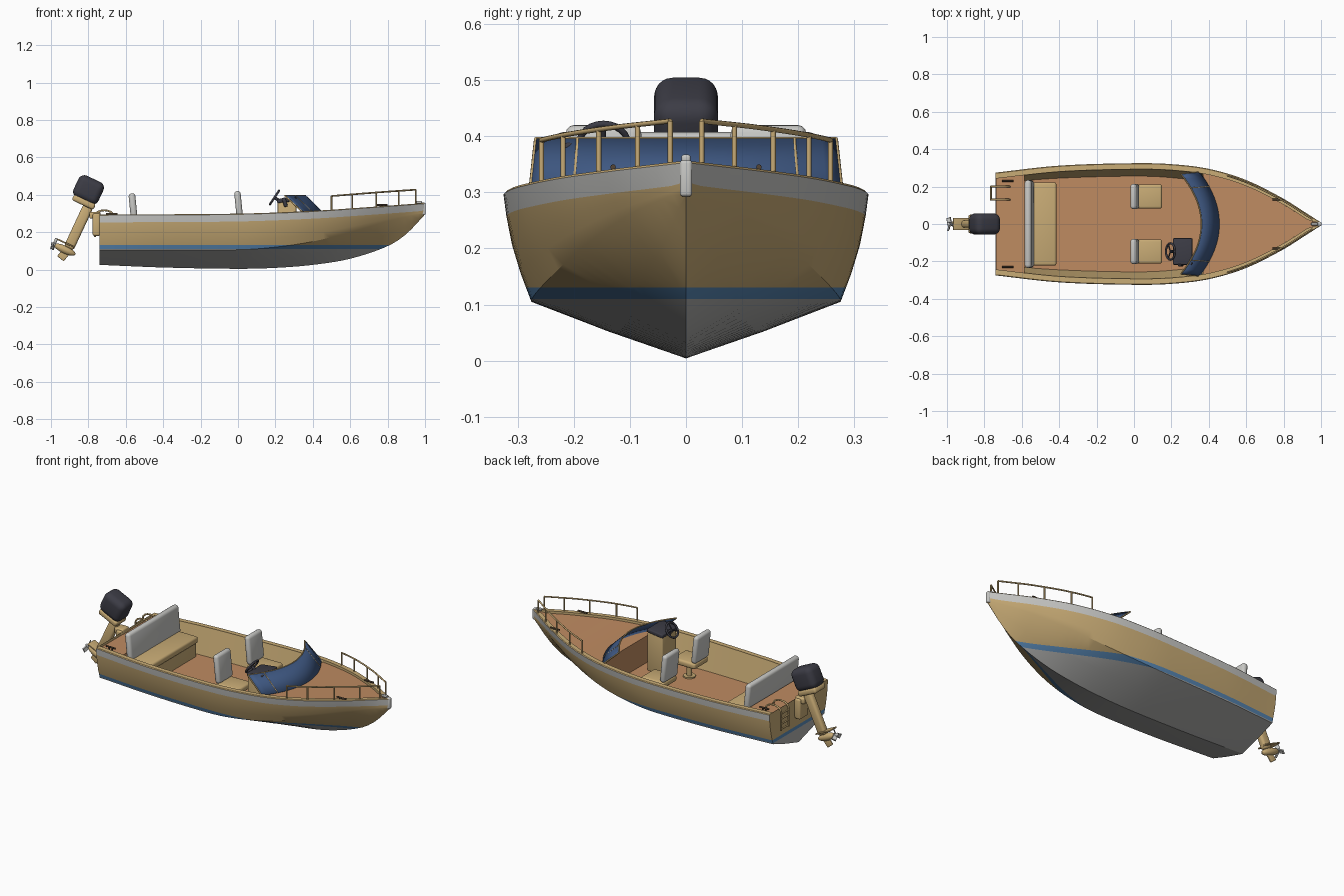
import bpy, bmesh, math
from mathutils import Matrix, Vector

if "Cube" in bpy.data.objects:
    bpy.data.objects.remove(bpy.data.objects["Cube"])


def mat(name, *rgb):
    m = bpy.data.materials.new(name)
    m.diffuse_color = (*rgb, 1)
    m.use_nodes = True
    m.node_tree.nodes["Principled BSDF"].inputs["Base Color"].default_value = m.diffuse_color
    return m


TAN = mat("tan paint", 0.58, 0.41, 0.18)
DECK = mat("brown deck", 0.52, 0.26, 0.12)
WHITE = mat("light grey", 0.58, 0.58, 0.56)
BOTTOM = mat("bottom grey", 0.42, 0.42, 0.41)
BLUE = mat("stripe blue", 0.10, 0.25, 0.47)
GLASS = mat("glass blue", 0.05, 0.10, 0.23)
DARK = mat("charcoal", 0.045, 0.045, 0.06)
FITTING = mat("dark bronze", 0.09, 0.06, 0.035)


def finish(name, bm, mats, smooth=True):
    me = bpy.data.meshes.new(name)
    bmesh.ops.recalc_face_normals(bm, faces=bm.faces)
    bm.to_mesh(me)
    bm.free()
    for m in mats:
        me.materials.append(m)
    ob = bpy.data.objects.new(name, me)
    bpy.context.collection.objects.link(ob)
    if smooth:
        bpy.ops.object.select_all(action='DESELECT')
        ob.select_set(True)
        bpy.context.view_layer.objects.active = ob
        bpy.ops.object.shade_smooth_by_angle(angle=math.radians(30))
    return ob


def box(name, loc, size, m, bevel=0.0, rot=(0, 0, 0), base=Matrix(), seg=3):
    bm = bmesh.new()
    bmesh.ops.create_cube(bm, size=1)
    R = Matrix.Rotation(rot[2], 4, 'Z') @ Matrix.Rotation(rot[1], 4, 'Y') @ Matrix.Rotation(rot[0], 4, 'X')
    bm.transform(base @ Matrix.Translation(loc) @ R @ Matrix.Diagonal((*size, 1)))
    if bevel:
        bmesh.ops.bevel(bm, geom=bm.edges[:], offset=bevel, segments=seg, profile=0.5, affect='EDGES')
    return finish(name, bm, [m])


def ball(name, loc, size, m, base=Matrix()):
    bm = bmesh.new()
    bmesh.ops.create_uvsphere(bm, u_segments=20, v_segments=12, radius=0.5)
    bm.transform(base @ Matrix.Translation(loc) @ Matrix.Diagonal((*size, 1)))
    return finish(name, bm, [m])


def tube(name, pts, r, m, cyclic=False):
    cu = bpy.data.curves.new(name, 'CURVE')
    cu.dimensions = '3D'
    cu.bevel_depth, cu.bevel_resolution, cu.use_fill_caps = r, 2, True
    sp = cu.splines.new('POLY')
    sp.points.add(len(pts) - 1)
    for p, q in zip(sp.points, pts):
        p.co = (*q, 1)
    sp.use_cyclic_u = cyclic
    cu.materials.append(m)
    ob = bpy.data.objects.new(name, cu)
    bpy.context.collection.objects.link(ob)
    bpy.ops.object.select_all(action='DESELECT')
    ob.select_set(True)
    bpy.context.view_layer.objects.active = ob
    bpy.ops.object.convert(target='MESH')
    return ob


def loft(rows, row_mats=None):
    bm = bmesh.new()
    vs = [[bm.verts.new(p) for p in r] for r in rows]
    for a, b in zip(vs, vs[1:]):
        for i in range(len(a) - 1):
            f = bm.faces.new((a[i], a[i + 1], b[i + 1], b[i]))
            f.material_index = row_mats[i] if row_mats else 0
    return bm, vs


def curve_of(*pts):
    """Smooth interpolation through (x, value) pairs."""
    def slope(i):
        a, b = pts[max(i - 1, 0)], pts[min(i + 1, len(pts) - 1)]
        return (b[1] - a[1]) / (b[0] - a[0])

    def f(x):
        i = 0
        while i < len(pts) - 2 and x > pts[i + 1][0]:
            i += 1
        (x0, v0), (x1, v1) = pts[i], pts[i + 1]
        h = x1 - x0
        t = min(max((x - x0) / h, 0), 1)
        return ((2*t**3 - 3*t*t + 1) * v0 + (t**3 - 2*t*t + t) * h * slope(i)
                + (3*t*t - 2*t**3) * v1 + (t**3 - t*t) * h * slope(i + 1))
    return f


# hull lines: half widths and heights along the length
sheer_y = curve_of((-.74, .275), (-.4, .312), (0, .325), (.2, .32), (.4, .295), (.6, .235), (.8, .135), (.9, .072), (1, .008))
sheer_z = curve_of((-.74, .29), (0, .295), (.4, .31), (.7, .33), (1, .352))
keel_z = curve_of((-.74, .025), (-.4, .011), (0, .004), (.2, .009), (.4, .025), (.6, .058), (.8, .125), (.9, .19), (1, .295))
chine_y = curve_of((-.74, .24), (-.4, .265), (0, .276), (.2, .268), (.4, .24), (.6, .187), (.8, .105), (.9, .055), (1, .005))
chine_z = curve_of((-.74, .104), (0, .106), (.2, .12), (.4, .15), (.6, .2), (.8, .258), (.9, .282), (1, .302))


def rim_y(x):
    return sheer_y(x) - min(.032, .6 * sheer_y(x))


def section(x):
    s, sz, c, cz, k = sheer_y(x), sheer_z(x), chine_y(x), chine_z(x), keel_z(x)
    tb = 1 - min(.038, .7 * (sz - cz)) / (sz - cz)
    half = [(0, k), (c / 2, (k + cz) / 2 - .003), (c, cz)]
    for t in (tb / 3, tb * 2 / 3, tb, 1):
        half.append((c + (s - c) * t + .025 * s * math.sin(math.pi * t), cz + (sz - cz) * t))
    half += [(s - .004, sz + .004), (rim_y(x), sz + .004), (rim_y(x), sz - .014)]
    return [(x, -y, z) for y, z in half[:0:-1]] + [(x, y, z) for y, z in half]


# hull shell with bow and stern caps, painted bands by height
N = 48
xs = [-.74 + 1.74 * i / N for i in range(N + 1)]
side = [0, 0, 0, 0, 0, 1, 0, 0, 0]
bm, vs = loft([section(x) for x in xs], side[::-1] + side)
for ring in (vs[0], vs[-1]):
    bm.faces.new(ring[2:-2])
for h in (.11, .13):
    bmesh.ops.bisect_plane(bm, geom=bm.verts[:] + bm.edges[:] + bm.faces[:], plane_co=(0, 0, h), plane_no=(0, 0, 1))
for f in bm.faces:
    zc = f.calc_center_bounds().z
    if zc < .13:
        f.material_index = 2 if zc < .11 else 3
finish("hull", bm, [TAN, WHITE, BOTTOM, BLUE])

# aft deck, cockpit sole and foredeck in one stepped strip
AFT, FORE, SOLE = -.585, .37, .14
steps = [(x, True) for x in (-.738, -.66, AFT)]
steps += [(AFT + (FORE - AFT) * i / 16, False) for i in range(17)]
steps += [(FORE + (.985 - FORE) * i / 20, True) for i in range(21)]
rows = []
for x, high in steps:
    y = rim_y(x) if high else chine_y(x) - .02
    z = sheer_z(x) - .01 if high else SOLE
    rows.append([(x, -y, z), (x, 0, z), (x, y, z)])
finish("deck", loft(rows)[0], [DECK])

# cockpit side liners
for s, n in ((1, "left"), (-1, "right")):
    rows = []
    for i in range(17):
        x = AFT + (FORE - AFT) * i / 16
        rows.append([(x, s * rim_y(x), sheer_z(x)), (x, s * (chine_y(x) - .02), SOLE)])
    finish("cockpit_liner_" + n, loft(rows)[0], [TAN])

# stem cap and bow light
box("stem_cap", (.99, 0, .325), (.025, .022, .065), WHITE, .006)
box("bow_light", (.965, 0, .36), (.035, .016, .014), WHITE, .004)

# stern bench
box("bench_base", (-.495, 0, .18), (.14, .43, .09), TAN, .006)
box("bench_cushion", (-.49, 0, .24), (.15, .445, .04), TAN, .012)
box("bench_backrest", (-.56, 0, .325), (.036, .47, .165), WHITE, .016, (0, -.1, 0))

# pedestal seats
for s, n in ((1, "left"), (-1, "right")):
    y = s * .147
    tube("seat_pedestal_" + n, [(.08, y, SOLE), (.08, y, .23)], .015, TAN)
    tube("seat_foot_" + n, [(.08, y, SOLE), (.08, y, SOLE + .008)], .035, TAN)
    box("seat_cushion_" + n, (.075, y, .24), (.15, .13, .036), TAN, .012)
    box("seat_backrest_" + n, (.004, y, .338), (.034, .135, .165), WHITE, .016, (0, -.1, 0))

# helm console, dash and steering wheel
box("console", (.262, -.147, .25), (.1, .13, .23), TAN, .006)
box("dash", (.26, -.147, .372), (.105, .142, .022), DARK, .006, (0, -.12, 0))
hub, up = Vector((.195, -.147, .385)), Vector((.55, 0, .835))
rim = [hub + .044 * (math.cos(a) * up + math.sin(a) * Vector((0, 1, 0))) for a in [i * math.tau / 24 for i in range(24)]]
tube("steering_wheel", rim, .006, DARK, True)
for i in (0, 8, 16):
    tube("wheel_spoke", [hub, rim[i]], .004, DARK)
tube("steering_column", [hub, hub + Vector((.05, 0, -.033))], .008, DARK)
box("throttle", (.25, -.22, .36), (.02, .012, .05), DARK, .004, (0, -.3, 0))


# curved windshield with slim frame
def shield(u, t):
    y = u * (.277 - .01 * t)
    return Vector((.455 - .105 * u * u - t * (.095 + .005 * u * u), y, .303 + .092 * t))


us = [-1 + i / 10 for i in range(21)]
ob = finish("windshield", loft([[shield(u, 0), shield(u, .5), shield(u, 1)] for u in us])[0], [GLASS])
mod = ob.modifiers.new("thickness", 'SOLIDIFY')
mod.thickness, mod.offset = .006, 0
tube("windshield_top_frame", [shield(u, 1) for u in us], .0038, TAN)
for u in (-1, -.72, .72, 1):
    tube("windshield_post", [shield(u, 0), shield(u, 1)], .004, TAN)

# bow rails
rail_z = curve_of((.5, .393), (.74, .412), (.95, .427))
for s, n in ((1, "left"), (-1, "right")):
    def rail(x, s=s):
        return Vector((x, s * max(sheer_y(x) - .012, .018), rail_z(x)))
    pts = [rail(.5 + .45 * i / 16) for i in range(17)]
    tube("bow_rail_" + n, pts, .0045, TAN)
    for x in (.5, .61, .74, .86, .95):
        p = rail(x)
        tube("rail_post_" + n, [(p.x, p.y, sheer_z(x)), p], .0045, TAN)
    # mooring cleats
    for cx, cy in ((-.675, .23), (.77, .13)):
        z = sheer_z(cx) + (.01 if cx > 0 else .008)
        tube("cleat_bar_" + n, [(cx - .03, s * cy, z), (cx + .03, s * cy, z)], .005, FITTING)
        for d in (-.01, .01):
            tube("cleat_leg_" + n, [(cx + d, s * cy, z - .022), (cx + d, s * cy, z)], .004, FITTING)

# boarding ladder on the stern
for y in (.13, .2):
    arch = [(-.715 + .05 * math.cos(a), y, .285 + .032 * math.sin(a)) for a in [i * math.pi / 8 for i in range(9)]]
    tube("ladder_side", arch + [(-.765, y, .175)], .005, TAN)
for z in (.185, .215, .245, .275):
    tube("ladder_rung", [(-.765, .13, z), (-.765, .2, z)], .0045, TAN)

# outboard motor, tilted aft about its bracket
M = Matrix.Translation((-.8, 0, .33)) @ Matrix.Rotation(math.radians(25), 4, 'Y')
box("motor_bracket", (-.757, 0, .24), (.04, .08, .12), TAN, .01)
box("motor_clamp", (-.765, 0, .29), (.06, .06, .035), TAN, .008)
box("motor_cowl", (-.04, 0, .088), (.147, .114, .128), DARK, .034, base=M, seg=5)
box("motor_pan", (-.035, 0, .017), (.128, .1, .034), TAN, .012, base=M)
box("motor_leg", (-.004, 0, -.115), (.056, .04, .25), TAN, .014, base=M)
box("motor_plate", (-.028, 0, -.222), (.105, .066, .008), TAN, .003, base=M)
ball("gearcase", (-.02, 0, -.256), (.125, .042, .042), TAN, M)
box("skeg", (-.015, 0, -.288), (.045, .008, .045), TAN, .003, (0, .25, 0), M)
ball("propeller_hub", (-.085, 0, -.256), (.034, .02, .02), WHITE, M)
for i in range(3):
    B = M @ Matrix.Translation((-.084, 0, -.256)) @ Matrix.Rotation(i * math.tau / 3, 4, 'X')
    box("propeller_blade", (0, 0, .021), (.005, .024, .03), WHITE, .002, (0, 0, .6), B)
